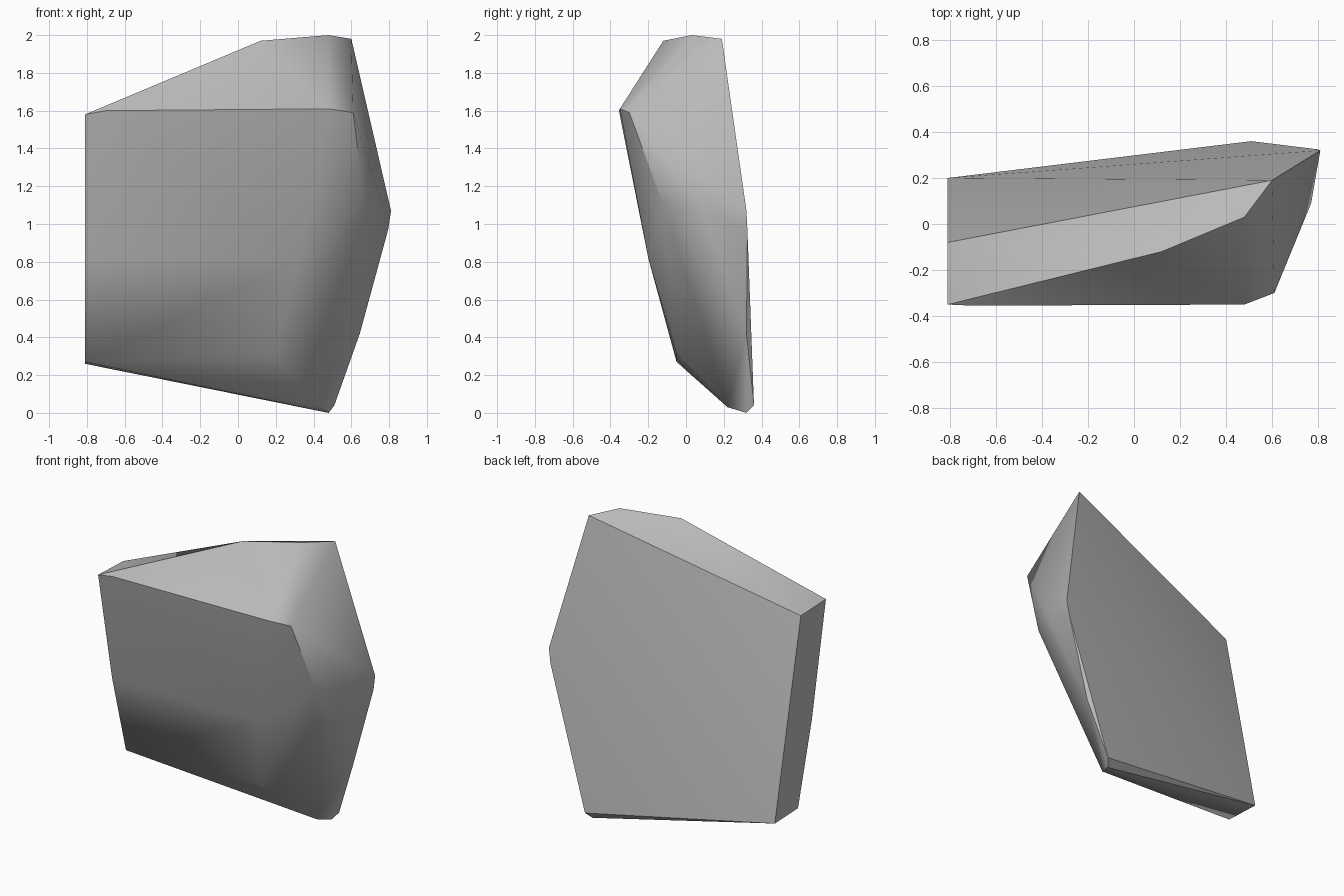
import bpy
import bmesh
import math

# Remove the default object
default_cube = bpy.data.objects.get("Cube")
if default_cube:
    bpy.data.objects.remove(default_cube, do_unlink=True)


def make_material(name, colour):
    material = bpy.data.materials.new(name)
    material.use_nodes = True
    material.diffuse_color = colour
    shader = material.node_tree.nodes["Principled BSDF"]
    shader.inputs["Base Color"].default_value = colour
    shader.inputs["Roughness"].default_value = 0.9
    return material


def make_hull(name, corner_groups, material):
    """Wrap a chiselled convex skin around the given corners."""
    mesh = bpy.data.meshes.new(name)
    bm = bmesh.new()
    for group in corner_groups:
        for corner in group:
            bm.verts.new(corner)
    hull = bmesh.ops.convex_hull(bm, input=bm.verts, use_existing_faces=False)
    unused = set(hull["geom_interior"]) | set(hull["geom_unused"])
    unused = [v for v in unused if isinstance(v, bmesh.types.BMVert)]
    bmesh.ops.delete(bm, geom=unused, context="VERTS")
    bmesh.ops.recalc_face_normals(bm, faces=bm.faces)
    bm.to_mesh(mesh)
    bm.free()
    mesh.materials.append(material)
    obj = bpy.data.objects.new(name, mesh)
    bpy.context.collection.objects.link(obj)
    return obj


# Sloping cap along the top
crown = [(0.12, -0.12, 1.97), (0.48, 0.03, 2.0), (0.6, 0.19, 1.98)]

# Long upper edge of the broad front face
front_brow = [(-0.81, -0.35, 1.58), (-0.7, -0.355, 1.6),
              (0.48, -0.35, 1.61), (0.61, -0.3, 1.59)]

# Slight outward bow of the front face
front_bow = [(-0.81, -0.25, 1.08), (-0.81, -0.2, 0.82), (0.32, -0.2, 0.82)]

# Lower edge of the front face
front_foot = [(-0.81, -0.05, 0.27), (-0.7, -0.057, 0.3), (0.2, -0.05, 0.31)]

# Flat left-hand break, rear corners
rear_break = [(-0.81, -0.08, 1.57), (-0.81, 0.2, 0.26)]

# Pointed flank and the ridge running forward from it
flank = [(0.81, 0.32, 1.07), (0.795, 0.325, 0.97), (0.77, 0.09, 1.08),
         (0.67, -0.12, 1.1), (0.645, 0.32, 0.42)]

# Narrow tip touching the ground
tip = [(0.48, 0.32, 0), (0.51, 0.36, 0.04), (0.44, 0.22, 0.03)]

stone_grey = make_material("stone grey", (0.5, 0.5, 0.5, 1))
rock = make_hull(
    "rock",
    [crown, front_brow, front_bow, front_foot, rear_break, flank, tip],
    stone_grey,
)

# Smooth the shallow facets and keep the chiselled edges crisp
bpy.ops.object.select_all(action="DESELECT")
rock.select_set(True)
bpy.context.view_layer.objects.active = rock
bpy.ops.object.shade_smooth_by_angle(angle=math.radians(35))
